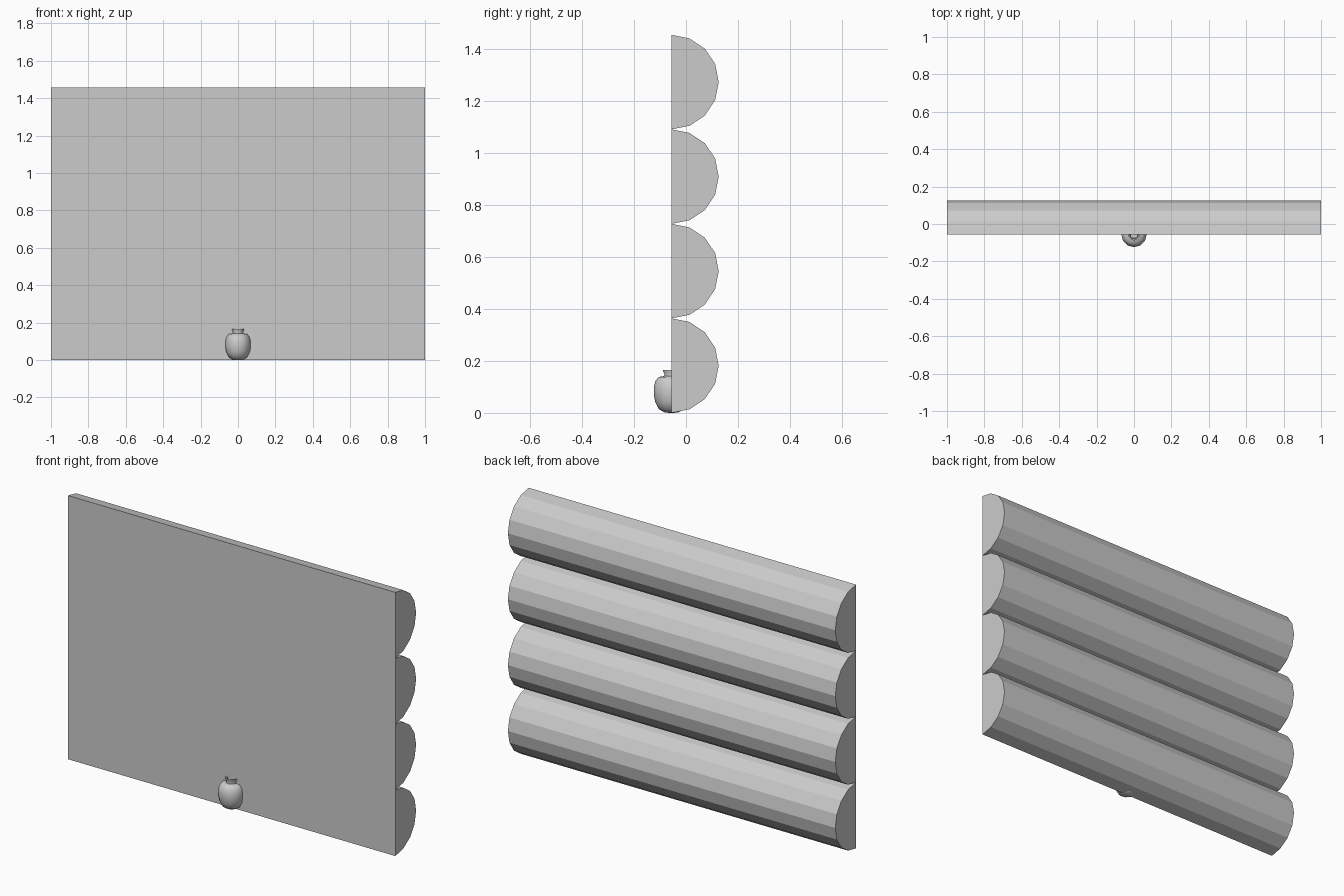
import bpy, bmesh, math

if "Cube" in bpy.data.objects:
    bpy.data.objects.remove(bpy.data.objects["Cube"])

WALL_Y = -0.056   # flat front face of the wall
R = 0.182         # log radius


def make_object(name, bm):
    bmesh.ops.recalc_face_normals(bm, faces=bm.faces)
    me = bpy.data.meshes.new(name)
    bm.to_mesh(me)
    bm.free()
    ob = bpy.data.objects.new(name, me)
    bpy.context.collection.objects.link(ob)
    return ob


# Half-round logs, flat side to the front
def half_log(index):
    bm = bmesh.new()
    zc = R * (2 * index + 1)
    angles = [math.radians(-90 + 22.5 * i) for i in range(9)]
    ring = [bm.verts.new((-1, WALL_Y + R * math.cos(a), zc + R * math.sin(a))) for a in angles]
    face = bm.faces.new(ring)
    ext = bmesh.ops.extrude_face_region(bm, geom=[face], use_keep_orig=True)
    moved = [v for v in ext["geom"] if isinstance(v, bmesh.types.BMVert)]
    bmesh.ops.translate(bm, vec=(2, 0, 0), verts=moved)
    return make_object(f"half_log_{index + 1}", bm)


for i in range(4):
    half_log(i)

# Small jar, half sunk into the front face
profile = [(0, 0), (0.025, 0.001), (0.048, 0.014), (0.062, 0.04), (0.068, 0.07),
           (0.068, 0.098), (0.062, 0.122), (0.05, 0.138), (0.028, 0.142),
           (0.027, 0.15), (0.032, 0.16), (0.032, 0.166), (0.025, 0.166),
           (0.02, 0.15), (0.02, 0.135), (0, 0.13)]
bm = bmesh.new()
verts = [bm.verts.new((r, 0, z)) for r, z in profile]
edges = [bm.edges.new(pair) for pair in zip(verts, verts[1:])]
bmesh.ops.spin(bm, geom=verts + edges, axis=(0, 0, 1), cent=(0, 0, 0),
               angle=math.tau, steps=12, use_merge=False)
bmesh.ops.remove_doubles(bm, verts=bm.verts, dist=0.0001)
jar = make_object("jar", bm)
jar.location = (0, WALL_Y, 0)
bpy.ops.object.select_all(action='DESELECT')
jar.select_set(True)
bpy.context.view_layer.objects.active = jar
bpy.ops.object.shade_smooth_by_angle(angle=math.radians(45))
